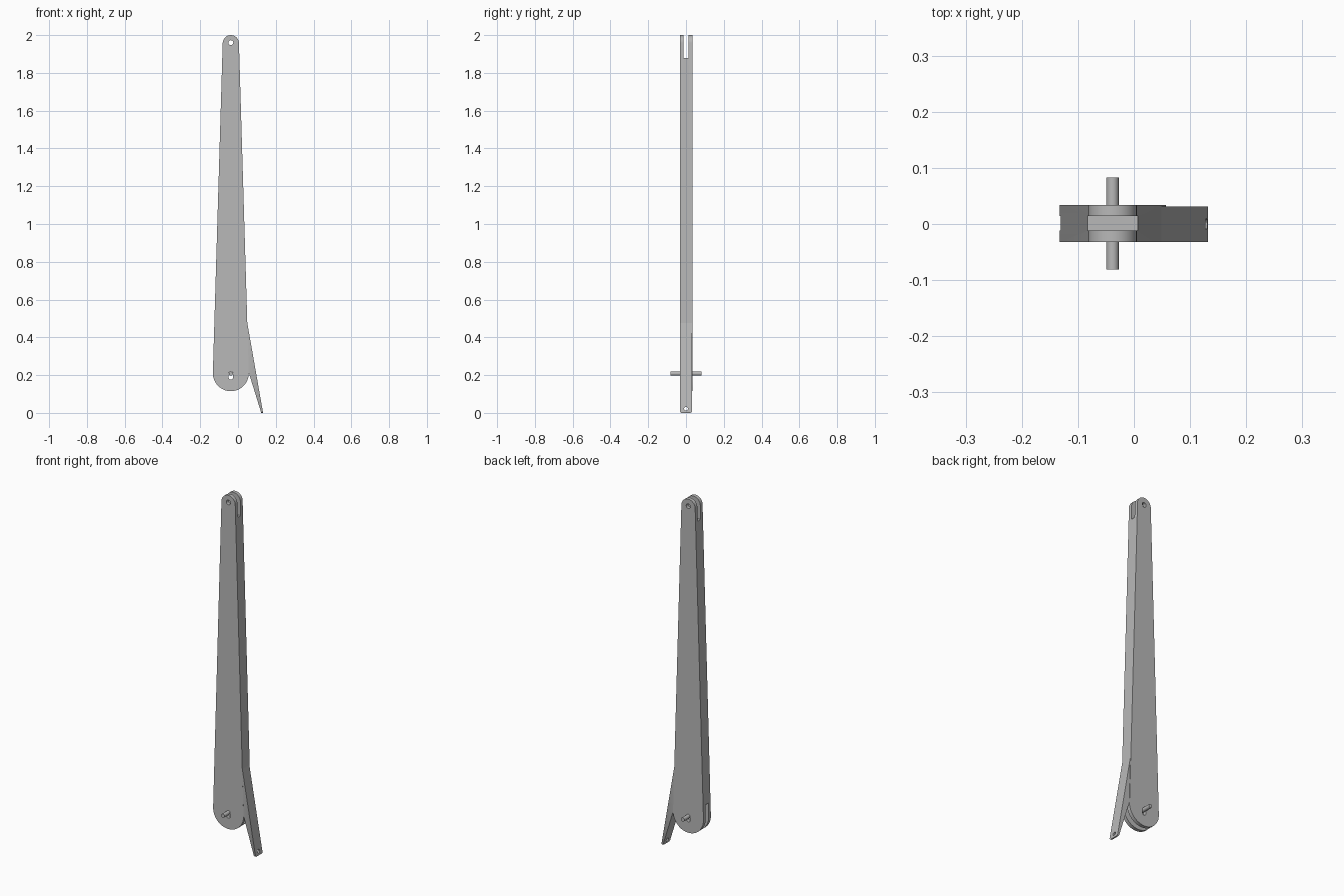
import bpy, bmesh
from math import sin, cos, pi, asin
from mathutils import Vector

if "Cube" in bpy.data.objects:
    bpy.data.objects.remove(bpy.data.objects["Cube"])

grey = bpy.data.materials.new("plain_grey")
grey.use_nodes = True
colour = (0.48, 0.48, 0.48, 1)
grey.diffuse_color = colour
grey.node_tree.nodes["Principled BSDF"].inputs["Base Color"].default_value = colour

CX = -0.038              # centre line of the arm
FRONT, BACK = -0.032, 0.034
LOW_Z, LOW_R = 0.21, 0.095
TOP_Z, TOP_R = 1.957, 0.043
PIN_Z, PIN_R = 0.208, 0.011


def arc(x, z, r, start, end, n=24):
    return [(x + r * cos(start + (end - start) * i / n),
             z + r * sin(start + (end - start) * i / n)) for i in range(n + 1)]


def prism(name, outline, start, end, axis="y"):
    """Extrude a closed outline (x,z along y, or y,z along x)."""
    def place(p, d):
        return (p[0], d, p[1]) if axis == "y" else (d, p[0], p[1])
    bm = bmesh.new()
    face = bm.faces.new([bm.verts.new(place(p, start)) for p in outline])
    grown = bmesh.ops.extrude_face_region(bm, geom=[face])
    moved = [v for v in grown["geom"] if isinstance(v, bmesh.types.BMVert)]
    shift = Vector(place((0, 0), end - start))
    bmesh.ops.translate(bm, verts=moved, vec=shift)
    bmesh.ops.recalc_face_normals(bm, faces=bm.faces)
    mesh = bpy.data.meshes.new(name)
    bm.to_mesh(mesh)
    bm.free()
    mesh.materials.append(grey)
    obj = bpy.data.objects.new(name, mesh)
    bpy.context.collection.objects.link(obj)
    return obj


def activate(obj):
    bpy.ops.object.select_all(action="DESELECT")
    obj.select_set(True)
    bpy.context.view_layer.objects.active = obj


def cut(obj, cutter):
    cutter.hide_render = True
    mod = obj.modifiers.new("cut", "BOOLEAN")
    mod.operation, mod.solver, mod.object = "DIFFERENCE", "EXACT", cutter
    activate(obj)
    bpy.ops.object.modifier_apply(modifier=mod.name)
    bpy.data.objects.remove(cutter)


def rect(a, b, low, high):
    return [(a, low), (b, low), (b, high), (a, high)]


# Tapered arm with round ends
lean = asin((LOW_R - TOP_R) / (TOP_Z - LOW_Z))
outline = arc(CX, TOP_Z, TOP_R, lean, pi - lean) + arc(CX, LOW_Z, LOW_R, pi - lean, 2 * pi + lean, 40)
arm = prism("arm", outline, FRONT, BACK)

# Fork slots at both ends
cut(arm, prism("top_slot", rect(-0.012, 0.014, 1.88, 2.1), -0.3, 0.3, "x"))
cut(arm, prism("bottom_slot", rect(-0.012, 0.014, 0, 0.29), -0.3, 0.3, "x"))

# Round top hole and long pin hole
cut(arm, prism("top_hole", arc(CX, 1.96, 0.013, 0, 2 * pi * 23 / 24, 23), -0.2, 0.2))
pin_hole = arc(CX, PIN_Z, PIN_R + 0.0005, 0, pi, 12) + arc(CX, 0.188, PIN_R + 0.0005, pi, 2 * pi, 12)
cut(arm, prism("pin_hole", pin_hole, -0.2, 0.2))

# Cross pin
pin = prism("cross_pin", arc(CX, PIN_Z, PIN_R, 0, 2 * pi * 23 / 24, 23), -0.081, 0.083)

# Slanted tail, cut to rounded corners at its tip
tail = prism("tail", [(0.03, 0.48), (0.0485, 0.48), (0.132, 0.004), (0.131, 0),
                      (0.123, 0), (0.058, 0.21), (0.03, 0.31)], FRONT + 0.0003, 0.031)
r = 0.012
mid, half = -0.0005, 0.033
tip = arc(mid - half + r, r, r, pi, 1.5 * pi, 8) + arc(mid + half - r, r, r, 1.5 * pi, 2 * pi, 8)
frame = [(-0.1, 0.03), (-0.1, -0.1), (0.1, -0.1), (0.1, 0.03)] + tip[::-1]
frame.insert(4, (mid + half, 0.03))
frame.append((mid - half, 0.03))
cut(tail, prism("tip_trim", frame, -0.3, 0.3, "x"))
cut(tail, prism("tail_hole", arc(0, 0.022, 0.01, 0, 2 * pi * 19 / 20, 19), 0.05, 0.3, "x"))

for part in (arm, pin, tail):
    activate(part)
    bpy.ops.object.shade_smooth_by_angle(angle=0.6)
